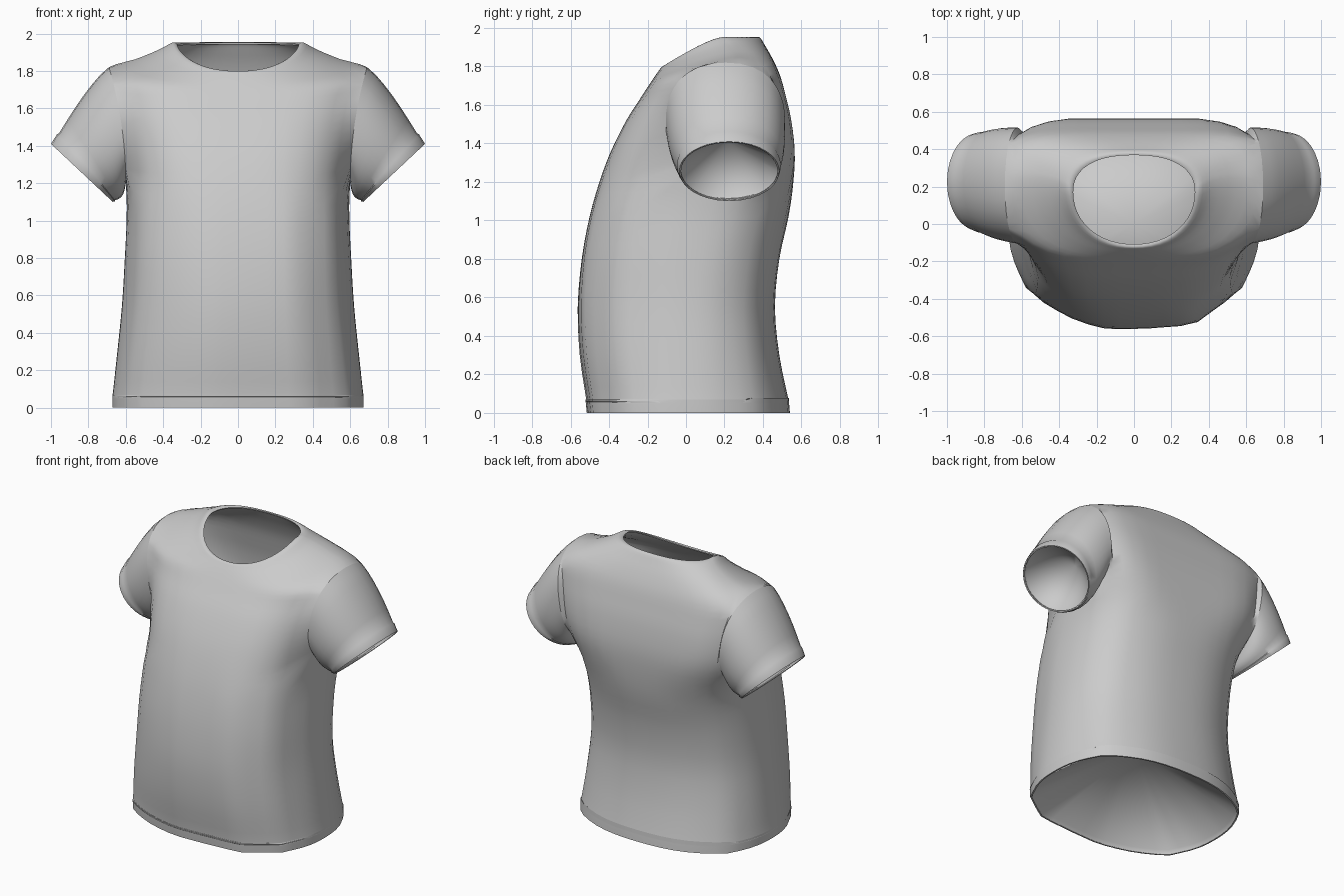
import bpy, bmesh
from math import sin, cos, pi, atan2, exp, radians, degrees
from mathutils import Vector

if "Cube" in bpy.data.objects:
    bpy.data.objects.remove(bpy.data.objects["Cube"])

COLS, SUB, ARM = 48, 3, 4      # columns round the body, rows per span, armhole half-width

# Lower body sections: z, front y, half width, side y, back y, squareness
LOWER = [
    (0.00, -0.510, 0.672, 0.00, 0.540, 2.4),
    (0.068, -0.517, 0.672, 0.00, 0.534, 2.4),
    (0.080, -0.515, 0.669, 0.00, 0.530, 2.4),
    (0.30, -0.548, 0.645, 0.00, 0.485, 2.4),
    (0.55, -0.560, 0.620, 0.00, 0.462, 2.4),
    (0.80, -0.540, 0.605, 0.02, 0.485, 2.5),
    (1.02, -0.500, 0.595, 0.06, 0.533, 2.6),
    (1.20, -0.450, 0.598, 0.12, 0.558, 2.8),
]
# Upper body: front y, front z, half width, side y, side z, back y, back z, squareness
UPPER = [
    (-0.39, 1.36, 0.605, 0.18, 1.36, 0.565, 1.36, 3.1),
    (-0.31, 1.52, 0.620, 0.20, 1.52, 0.547, 1.52, 3.3),
    (-0.24, 1.63, 0.650, 0.22, 1.68, 0.520, 1.64, 3.2),
    (-0.195, 1.70, 0.690, 0.24, 1.82, 0.490, 1.75, 3.0),
    (-0.165, 1.745, 0.550, 0.25, 1.862, 0.450, 1.84, 2.7),
    (-0.140, 1.78, 0.420, 0.23, 1.915, 0.410, 1.91, 2.4),
    (-0.125, 1.798, 0.350, 0.19, 1.952, 0.385, 1.950, 2.2),
    (-0.108, 1.796, 0.325, 0.17, 1.942, 0.368, 1.952, 2.1),
]
keys = [(f, z, w, s, z, b, z, n) for z, f, w, s, b, n in LOWER] + UPPER
R0, R1 = 7 * SUB, 11 * SUB     # armhole row range

# Cloth folds: angle at chest, angle at hem, width (degrees), height
FOLDS = [(-64, -60, 8, 0.045), (-42, -39, 6, 0.03), (-138, -141, 6, 0.03),
         (-108, -100, 9, 0.015), (-24, -20, 8, -0.02), (-156, -160, 8, -0.02),
         (48, 40, 7, 0.02), (134, 142, 7, 0.02)]


def spline(rows, sub):
    """Catmull-Rom interpolation of section rows."""
    out = []
    for i in range(len(rows) - 1):
        p = [rows[max(0, min(len(rows) - 1, i + k))] for k in (-1, 0, 1, 2)]
        for s in range(sub):
            t = s / sub
            out.append([0.5 * (2 * b + (c - a) * t + (2 * a - 5 * b + 4 * c - d) * t * t
                               + (3 * b - a - 3 * c + d) * t ** 3) for a, b, c, d in zip(*p)])
    return out + [list(rows[-1])]


def section_point(row, th):
    f, fz, w, sy, sz, b, bz, n = row
    c, s = cos(th), sin(th)
    if s > 0:                  # squarer across the shoulder blades
        n += 5 * exp(-((bz - 1.52) / 0.25) ** 2)
    r = (abs(c) ** n + abs(s) ** n) ** (-1 / n)
    k = min(1, abs(s * r)) ** 1.3
    yb, zb = (b, bz) if s > 0 else (f, fz)
    z = sz + (zb - sz) * k
    if sz < 1.3:               # folds fade out above the chest
        fade = max(0, min(1, (1.3 - sz) / 0.3))
        deg = (degrees(th) + 180) % 360 - 180
        for top, low, wid, amp in FOLDS:
            mid = low + (top - low) * sz / 1.25
            hem_fade = min(1, sz / 0.6) if amp < 0 else 1
            r += amp * fade * hem_fade * (1 - 0.3 * sz) * exp(-((deg - mid) / wid) ** 2)
    return Vector((w * c * r, sy + abs(yb - sy) * s * r, z))


def oval(phi):
    """Armhole seam point on the right-hand side."""
    c, s = cos(phi), sin(phi)
    r = (abs(c) ** 2.3 + abs(s) ** 2.3) ** (-1 / 2.3)
    z = 1.51 + 0.31 * s * r
    return Vector((0.60 + 0.09 * ((z - 1.2) / 0.62) ** 2, 0.205 + 0.31 * c * r, z))


def finish(bm, name, mirror=False, thick=0.01):
    me = bpy.data.meshes.new(name)
    bm.to_mesh(me)
    bm.free()
    ob = bpy.data.objects.new(name, me)
    bpy.context.collection.objects.link(ob)
    if mirror:
        ob.modifiers.new("mirror", 'MIRROR').use_mirror_merge = False
    if thick:
        sol = ob.modifiers.new("cloth", 'SOLIDIFY')
        sol.thickness, sol.offset = thick, -1
    bpy.ops.object.select_all(action='DESELECT')
    ob.select_set(True)
    bpy.context.view_layer.objects.active = ob
    bpy.ops.object.convert(target='MESH')
    bpy.ops.object.shade_smooth_by_angle(angle=radians(45))


def lining(edge, apex, axis, name, mirror=False):
    """Tent closing an opening from the inside, below a folded lip."""
    bm = bmesh.new()
    mid = sum(edge, Vector()) / len(edge)
    rim = [bm.verts.new(p.lerp(mid, 0.015)) for p in edge]
    lip = [bm.verts.new(p.lerp(mid, 0.03) + axis * 0.03) for p in edge]
    tip = bm.verts.new(apex)
    for j in range(len(edge)):
        k = (j + 1) % len(edge)
        bm.faces.new((rim[k], rim[j], lip[j], lip[k]))
        bm.faces.new((lip[k], lip[j], tip))
    finish(bm, name, mirror, 0)


# Torso, lofted from hem to neckline with the armholes left open
bm = bmesh.new()
rows = spline(keys, SUB)
grid = [[bm.verts.new(section_point(r, 2 * pi * j / COLS)) for j in range(COLS)] for r in rows]
hem = [v.co.copy() for v in grid[0]]
for i in range(len(rows) - 1):
    for j in range(COLS):
        mid = j + 0.5
        side = min(mid, COLS - mid, abs(mid - COLS / 2))
        if R0 <= i < R1 and side < ARM:
            continue
        k = (j + 1) % COLS
        bm.faces.new((grid[i][j], grid[i][k], grid[i + 1][k], grid[i + 1][j]))

# Round the armhole edges into ovals
loop = [(R0, k) for k in range(-ARM, ARM)] + [(i, ARM) for i in range(R0, R1)]
loop += [(R1, k) for k in range(ARM, -ARM, -1)] + [(i, -ARM) for i in range(R1, R0, -1)]
phis, seam = [], set()
for i, k in loop:
    phi = atan2((i - (R0 + R1) / 2) / ((R1 - R0) / 2), k / ARM)
    phis.append(phi)
    p = oval(phi)
    a, b = grid[i][k % COLS], grid[i][(COLS // 2 - k) % COLS]
    a.co, b.co = p, Vector((-p.x, p.y, p.z))
    seam |= {a, b}
near = set(seam)
for _ in range(3):
    near |= {e.other_vert(v) for v in near for e in v.link_edges}
near = [v for v in near - seam if not v.is_boundary and v.link_faces]
for _ in range(2):
    bmesh.ops.smooth_vert(bm, verts=near, factor=0.5, use_axis_x=True, use_axis_y=True, use_axis_z=True)
bmesh.ops.delete(bm, geom=[v for v in bm.verts if not v.link_faces], context='VERTS')
finish(bm, "shirt_body")

# Sleeves, from the armhole seam to the cuff with a stitched hem
bm = bmesh.new()
rings = []
for t in (0, 0.12, 0.25, 0.4, 0.55, 0.7, 0.86, 0.885, 1):
    ring = []
    for phi in phis:
        c, s = cos(phi), sin(phi)
        ridge = 0.005 if t > 0.88 else 0
        cuff = Vector((0.835 + (0.160 + ridge) * s, 0.225 + (0.255 + ridge) * c,
                       1.255 + (0.150 + ridge) * s))
        p = oval(phi).lerp(cuff, t)
        p += Vector((0.014, 0, 0.014)) * max(0, s) * sin(pi * t ** 0.7)
        p += Vector((-0.016, 0, -0.024)) * max(0, -s) * sin(pi * t)
        p.y += 0.012 * c * sin(pi * t)
        ring.append(bm.verts.new(p))
    rings.append(ring)
cuff_edge = [v.co.copy() for v in rings[-1]]
for lo, hi in zip(rings, rings[1:]):
    for j in range(len(phis)):
        k = (j + 1) % len(phis)
        bm.faces.new((lo[j], lo[k], hi[k], hi[j]))
finish(bm, "sleeves", mirror=True)

# Linings that close the hem and the cuffs from the inside
lining(hem[::-1], Vector((0, 0, 0.42)), Vector((0, 0, 1)), "hem_lining")
lining(cuff_edge, Vector((0.67, 0.22, 1.41)), Vector((-0.69, 0, 0.72)), "cuff_linings", mirror=True)
